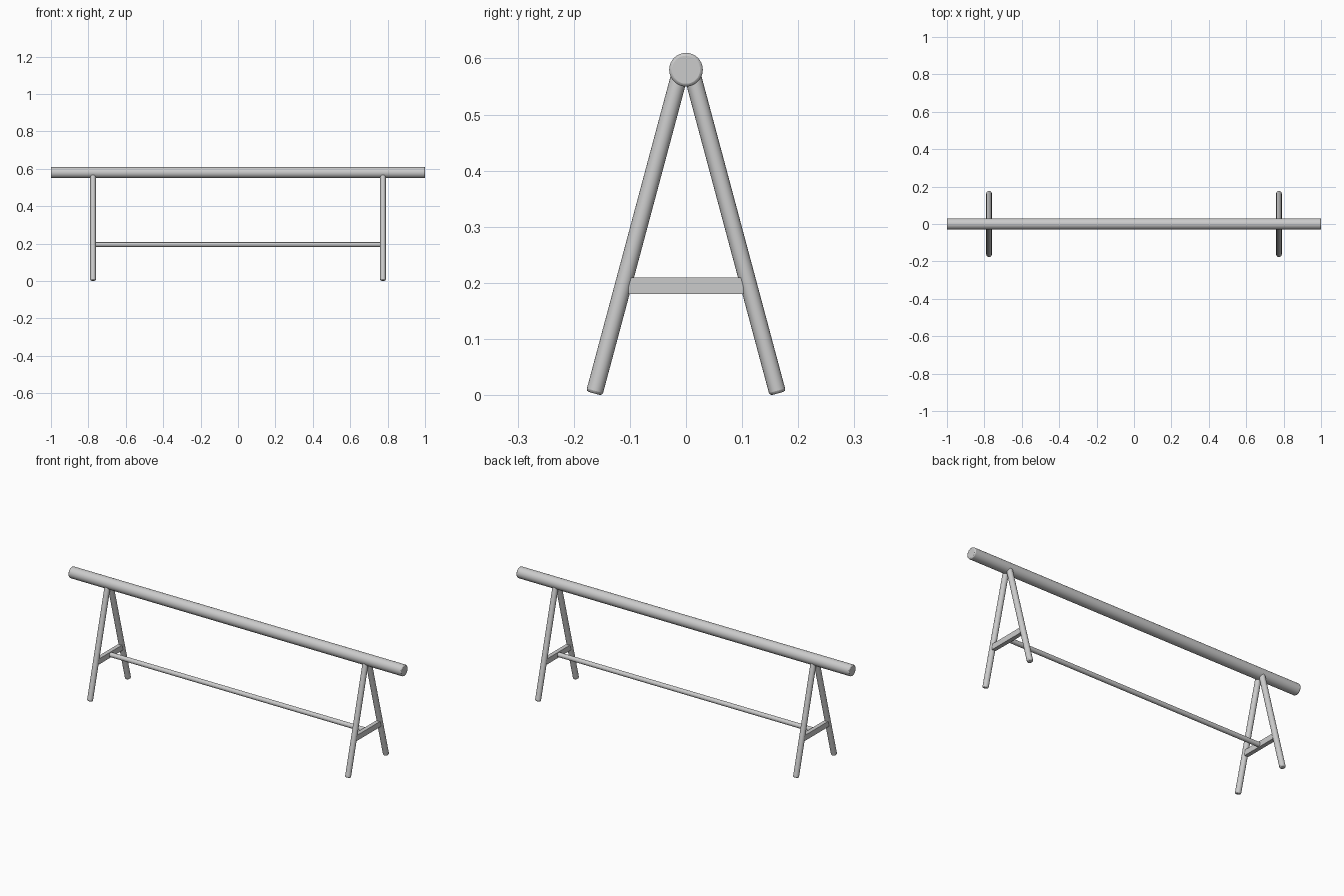
import bpy
from mathutils import Vector

if "Cube" in bpy.data.objects:
    bpy.data.objects.remove(bpy.data.objects["Cube"])


def finish(obj, name, bevel):
    obj.name = name
    if bevel:
        mod = obj.modifiers.new("Bevel", 'BEVEL')
        mod.width = bevel
        mod.segments = 2
        mod.limit_method = 'ANGLE'
    bpy.ops.object.shade_smooth_by_angle()
    return obj


def rod(name, start, end, radius, sides, bevel=0):
    a, b = Vector(start), Vector(end)
    bpy.ops.mesh.primitive_cylinder_add(vertices=sides, radius=radius,
                                        depth=(b - a).length, location=(a + b) / 2)
    obj = bpy.context.object
    obj.rotation_euler = (b - a).to_track_quat('Z', 'Y').to_euler()
    return finish(obj, name, bevel)


# Long top pole
rod("top_pole", (-1, 0, 0.58), (1, 0, 0.58), 0.03, 32, 0.005)

# A-frame at each end: two splayed legs and a flat brace
for x, end in ((-0.775, "left"), (0.775, "right")):
    for s, side in ((-1, "front"), (1, "back")):
        rod(f"{side}_{end}_leg", (x, s * 0.1635, 0.003), (x, s * 0.0095, 0.578),
            0.015, 16, 0.005)
    bpy.ops.mesh.primitive_cube_add(size=1, location=(x, 0, 0.195))
    bpy.context.object.scale = (0.022, 0.205, 0.03)
    finish(bpy.context.object, f"{end}_brace", 0)

# Stretcher between the braces
rod("stretcher", (-0.77, 0, 0.195), (0.77, 0, 0.195), 0.0125, 16)
